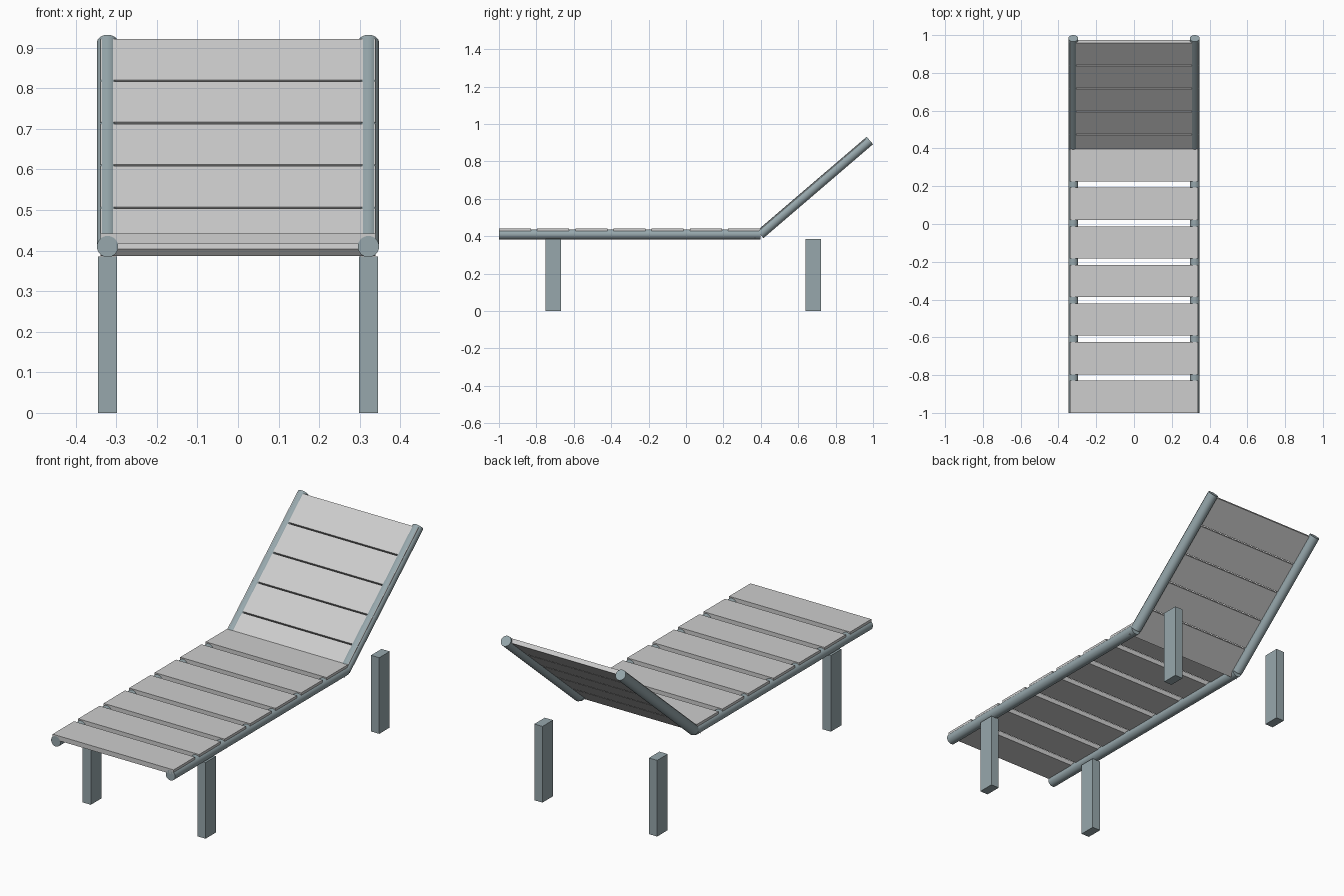
import bpy, math
from mathutils import Vector, Matrix

if "Cube" in bpy.data.objects:
    bpy.data.objects.remove(bpy.data.objects["Cube"])

def material(name, rgb):
    m = bpy.data.materials.new(name)
    m.diffuse_color = (*rgb, 1)
    m.use_nodes = True
    m.node_tree.nodes["Principled BSDF"].inputs["Base Color"].default_value = m.diffuse_color
    return m

FRAME = material("blue grey metal", (0.31, 0.39, 0.415))
SLAT = material("light grey slat", (0.61, 0.61, 0.61))

RAIL_X, RAIL_R, RAIL_Z = 0.3215, 0.0262, 0.41
HINGE = Vector((0, 0.397, RAIL_Z))
TOP = Vector((0, 0.983, 0.912))
ANGLE = math.atan2(TOP.z - HINGE.z, TOP.y - HINGE.y)

def box(name, lo, hi, mat, matrix=Matrix()):
    """Box between two corners, optionally placed in a tilted frame."""
    lo, hi = Vector(lo), Vector(hi)
    bpy.ops.mesh.primitive_cube_add(size=1)
    ob = bpy.context.object
    ob.name = name
    ob.data.transform(Matrix.Translation((lo + hi) / 2) @ Matrix.Diagonal((*(hi - lo), 1)))
    ob.matrix_world = matrix
    ob.data.materials.append(mat)
    return ob

def tube(name, a, b):
    """Round rail between two points."""
    d = b - a
    bpy.ops.mesh.primitive_cylinder_add(vertices=32, radius=RAIL_R, depth=d.length,
                                        location=(a + b) / 2,
                                        rotation=d.to_track_quat('Z', 'Y').to_euler())
    ob = bpy.context.object
    ob.name = name
    ob.data.materials.append(FRAME)
    bpy.ops.object.shade_smooth_by_angle(angle=math.radians(40))

# Rails and legs on both sides
for side, label in ((-1, "left"), (1, "right")):
    off = Vector((side * RAIL_X, 0, 0))
    tube(f"seat_rail_{label}", off + Vector((0, -1, RAIL_Z)), off + HINGE)
    tube(f"back_rail_{label}", off + HINGE, off + TOP)
    for y, end in ((-0.71, "front"), (0.681, "rear")):
        x = side * RAIL_X
        box(f"{end}_leg_{label}", (x - 0.023, y - 0.042, 0), (x + 0.023, y + 0.042, 0.386), FRAME)

# Seat slats
for i in range(7):
    y = -1 + i * 0.2042
    box(f"seat_slat_{i + 1}", (-0.339, y, 0.418), (0.339, y + 0.171, 0.442), SLAT)

# Backrest slats, laid out along the tilted rail
tilt = Matrix.Translation(HINGE) @ Matrix.Rotation(ANGLE, 4, 'X')
for i in range(5):
    s = -0.036 + i * 0.1604
    box(f"back_slat_{i + 1}", (-0.339, s, 0.0), (0.339, s + 0.154, 0.0222), SLAT, tilt)
